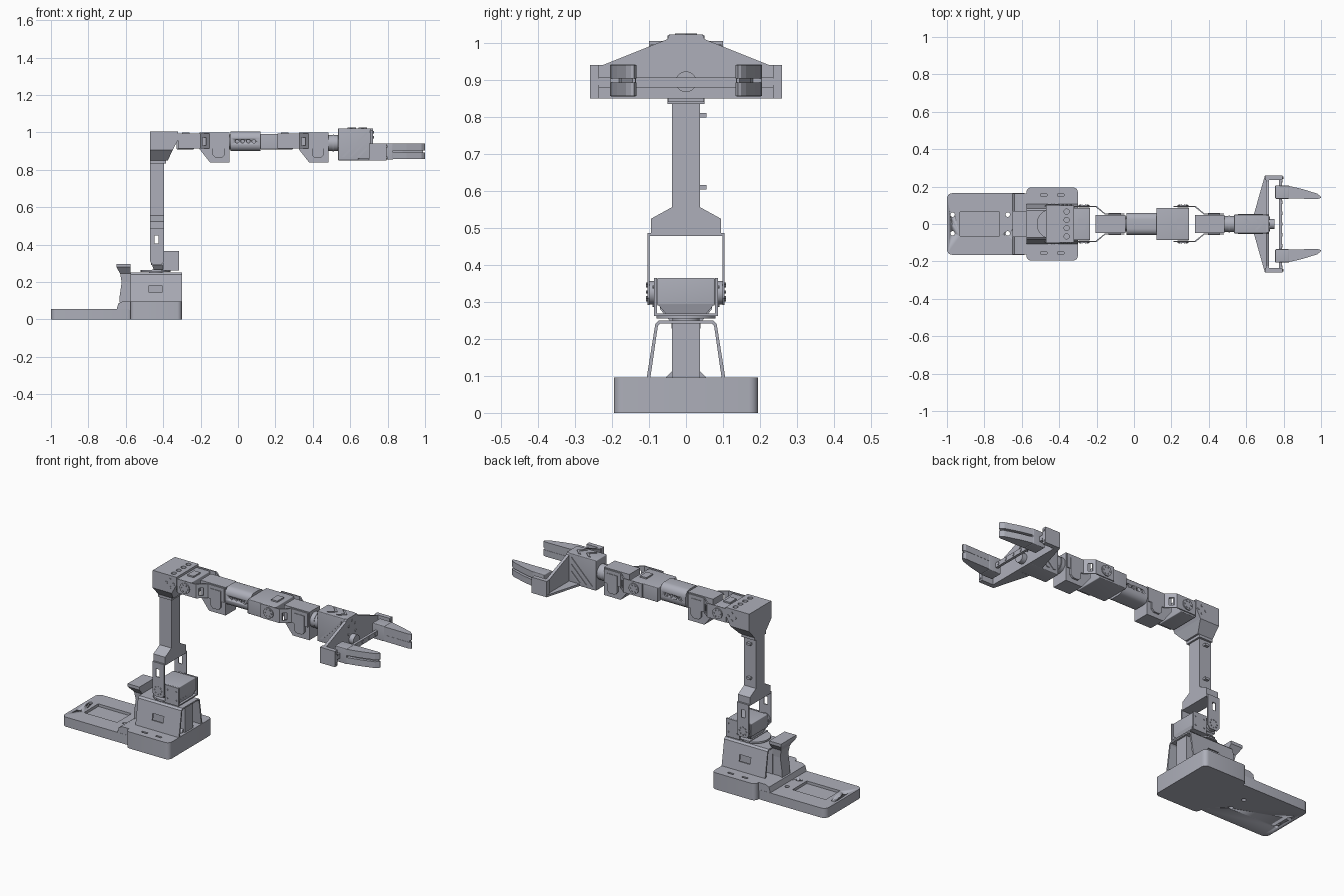
import bpy, bmesh, math
from mathutils import Matrix, Vector

if "Cube" in bpy.data.objects:
    bpy.data.objects.remove(bpy.data.objects["Cube"], do_unlink=True)

grey = bpy.data.materials.new("blue grey")
grey.use_nodes = True
COL = (0.42, 0.43, 0.49, 1)
grey.diffuse_color = COL
grey.node_tree.nodes["Principled BSDF"].inputs["Base Color"].default_value = COL


def activate(ob):
    bpy.ops.object.select_all(action='DESELECT')
    ob.select_set(True)
    bpy.context.view_layer.objects.active = ob


def finish(name, bm):
    bmesh.ops.recalc_face_normals(bm, faces=bm.faces[:])
    me = bpy.data.meshes.new(name)
    bm.to_mesh(me)
    bm.free()
    me.materials.append(grey)
    ob = bpy.data.objects.new(name, me)
    bpy.context.collection.objects.link(ob)
    return ob


def box(name, x0, x1, y0, y1, z0, z1, bevel=0, axis=None):
    """Box; bevel rounds the edges running along axis (0, 1, 2)."""
    bm = bmesh.new()
    bmesh.ops.create_cube(bm, size=1)
    for v in bm.verts:
        v.co = Vector(((x0 + x1) / 2 + v.co.x * (x1 - x0),
                       (y0 + y1) / 2 + v.co.y * (y1 - y0),
                       (z0 + z1) / 2 + v.co.z * (z1 - z0)))
    if bevel:
        edges = [e for e in bm.edges if axis is None or
                 abs((e.verts[0].co - e.verts[1].co)[axis]) > 1e-5]
        bmesh.ops.bevel(bm, geom=edges, offset=bevel, segments=5, profile=0.5, affect='EDGES')
    ob = finish(name, bm)
    if bevel:
        smooth(ob)
    return ob


def smooth(ob):
    activate(ob)
    bpy.ops.object.shade_smooth_by_angle(angle=math.radians(30))


def prism(name, pts, axis, lo, hi):
    """Extrude a 2D outline along an axis: x takes (y,z), y takes (x,z), z takes (x,y)."""
    put = {'x': lambda a, b, t: (t, a, b), 'y': lambda a, b, t: (a, t, b),
           'z': lambda a, b, t: (a, b, t)}[axis]
    bm = bmesh.new()
    rings = [[bm.verts.new(put(a, b, t)) for a, b in pts] for t in (lo, hi)]
    for r in rings:
        bm.faces.new(r)
    n = len(pts)
    for i in range(n):
        j = (i + 1) % n
        bm.faces.new((rings[0][i], rings[0][j], rings[1][j], rings[1][i]))
    return finish(name, bm)


def loft(name, sections):
    """Stack of rectangles (z, x0, x1, half_width)."""
    bm = bmesh.new()
    rings = [[bm.verts.new(p) for p in ((a, -w, z), (b, -w, z), (b, w, z), (a, w, z))]
             for z, a, b, w in sections]
    bm.faces.new(rings[0])
    bm.faces.new(rings[-1])
    for r, s in zip(rings, rings[1:]):
        for i in range(4):
            j = (i + 1) % 4
            bm.faces.new((r[i], r[j], s[j], s[i]))
    return finish(name, bm)


def cyl(name, c, r, depth, axis, r2=None, seg=32):
    rot = {'x': Matrix.Rotation(math.pi / 2, 4, 'Y'), 'z': Matrix(),
           'y': Matrix.Rotation(math.pi / 2, 4, 'X')}[axis]
    bm = bmesh.new()
    bmesh.ops.create_cone(bm, cap_ends=True, segments=seg, radius1=r, radius2=r2 or r,
                          depth=depth, matrix=Matrix.Translation(c) @ rot)
    ob = finish(name, bm)
    smooth(ob)
    return ob


def cut(ob, *cutters):
    for c in cutters:
        m = ob.modifiers.new("cut", 'BOOLEAN')
        m.operation, m.solver, m.object = 'DIFFERENCE', 'EXACT', c
        activate(ob)
        bpy.ops.object.modifier_apply(modifier=m.name)
        bpy.data.objects.remove(c, do_unlink=True)


def screws(name, pts, r=0.006, axis='y'):
    for p in pts:
        cyl(name, p, r, 0.006, axis, seg=10)


# Base: long foot plate, sloped step and main block
foot = box("foot_plate", -1, -0.56, -0.165, 0.165, 0, 0.055, 0.03, 2)
cut(foot, box("c", -0.93, -0.72, -0.065, 0.065, 0.04, 0.07),
    *[cyl("c", (x, y, 0.03), 0.012, 0.1, 'z', seg=16) for x in (-0.97, -0.675) for y in (-0.05, 0.05)])
prism("base_step", [(-0.65, 0.05), (-0.64, 0.085), (-0.62, 0.095), (-0.57, 0.095), (-0.57, 0.05)],
      'y', -0.164, 0.164)
block = box("base_block", -0.575, -0.3, -0.195, 0.195, 0, 0.095, 0.025, 2)
cut(block, *[box("c", x, x + 0.035, s * 0.155 - 0.006, s * 0.155 + 0.006, 0.06, 0.12)
             for x in (-0.5, -0.41) for s in (-1, 1)])

# Arched housing, open at both ends, with the base motor inside
shell = prism("housing", [(-0.107, 0.09), (-0.083, 0.24), (-0.073, 0.25), (0.073, 0.25), (0.083, 0.24),
                          (0.107, 0.09), (0.097, 0.09), (0.076, 0.235), (0.07, 0.242),
                          (-0.07, 0.242), (-0.076, 0.235), (-0.097, 0.09)], 'x', -0.575, -0.3)
cut(shell, box("c", -0.475, -0.405, -0.2, 0.2, 0.145, 0.182))
box("base_motor", -0.575, -0.31, -0.038, 0.038, 0.09, 0.245)
for s in (-1, 1):
    prism("motor_gusset", [(s * 0.036, 0.09), (s * 0.06, 0.09), (s * 0.036, 0.115)], 'x', -0.5, -0.32)

# Rear post with a flared head
loft("rear_post", [(0.09, -0.635, -0.575, 0.036), (0.13, -0.632, -0.575, 0.036),
                   (0.20, -0.622, -0.575, 0.036), (0.245, -0.63, -0.575, 0.04),
                   (0.28, -0.65, -0.575, 0.07), (0.297, -0.65, -0.575, 0.07)])

# Turntable and shoulder servo
cyl("turntable_neck", (-0.44, 0, 0.253), 0.037, 0.01, 'z')
cyl("turntable_disc", (-0.44, 0, 0.26), 0.08, 0.01, 'z')
loft("servo_seat", [(0.262, -0.45, -0.33, 0.05), (0.292, -0.46, -0.32, 0.075)])
box("shoulder_servo", -0.465, -0.32, -0.078, 0.078, 0.29, 0.365, 0.004)
box("servo_bracket_floor", -0.46, -0.315, -0.083, 0.083, 0.262, 0.268)
for s in (-1, 1):
    box("servo_bracket_side", -0.40, -0.315, s * 0.083 - 0.004, s * 0.083 + 0.004, 0.262, 0.365)
    cyl("shoulder_horn", (-0.433, s * 0.092, 0.325), 0.032, 0.022, 'y')
    screws("bracket_screw", [(x, s * 0.088, z) for x in (-0.385, -0.33) for z in (0.29, 0.34)], 0.004)

    # Shoulder fork
    side = prism("fork_side", [(-0.47, 0.31), (-0.455, 0.292), (-0.41, 0.292), (-0.395, 0.31),
                               (-0.395, 0.485), (-0.47, 0.485)], 'y', s * 0.101 - 0.003, s * 0.101 + 0.003)
    cut(side, box("c", -0.446, -0.424, s * 0.1 - 0.03, s * 0.1 + 0.03, 0.405, 0.45))
    screws("fork_screw", [(-0.433 + 0.022 * math.cos(a * math.pi / 4), s * 0.105,
                           0.327 + 0.022 * math.sin(a * math.pi / 4)) for a in range(8)], 0.004)
box("fork_top", -0.47, -0.395, -0.104, 0.104, 0.478, 0.486)

# Lower arm column
prism("lower_arm", [(-0.094, 0.48), (0.094, 0.48), (0.094, 0.525), (0.038, 0.556), (0.038, 0.85),
                    (-0.038, 0.85), (-0.038, 0.556), (-0.094, 0.525)], 'x', -0.47, -0.395)
box("arm_flange", -0.47, -0.385, -0.05, 0.05, 0.835, 0.853)
for z in (0.61, 0.805):
    box("cable_clip", -0.445, -0.42, 0.036, 0.055, z - 0.006, z + 0.006)

# Elbow housing
elbow = loft("elbow_housing", [(0.85, -0.47, -0.375, 0.05), (0.905, -0.47, -0.35, 0.1),
                               (0.96, -0.47, -0.32, 0.1), (1.005, -0.47, -0.32, 0.1)])
cut(elbow, *[cyl("c", (-0.36, y, 1.0), 0.014, 0.03, 'z', seg=16) for y in (-0.066, -0.022, 0.022, 0.066)])
for s in (-1, 1):
    screws("elbow_screw", [(-0.36 + a, s * 0.1, 0.96 + b) for a, b in
                           ((0.022, 0), (-0.022, 0), (0, 0.022), (0, -0.022))], 0.007)


def joint(dx, servo_back):
    """Servo, fork and following motor of one arm joint."""
    box("joint_servo", servo_back, -0.235 + dx, -0.086, 0.086, 0.91, 0.992, 0.004)
    box("servo_cap", -0.30 + dx, -0.26 + dx, -0.03, 0.03, 0.985, 1.0)
    loft("joint_motor", [(0.84, -0.15 + dx, -0.045 + dx, 0.048), (0.91, -0.205 + dx, -0.045 + dx, 0.048),
                         (1.0, -0.205 + dx, -0.045 + dx, 0.048)])
    for s in (-1, 1):
        pts = [(-0.32, 0.09), (-0.205, 0.09), (-0.155, 0.05), (-0.05, 0.05),
               (-0.05, 0.055), (-0.153, 0.055), (-0.2, 0.096), (-0.32, 0.096)]
        fork = prism("joint_fork", [(x + dx, s * y) for x, y in pts], 'z', 0.915, 0.995)
        cut(fork, box("c", -0.19 + dx, -0.17 + dx, s * 0.07 - 0.04, s * 0.07 + 0.04, 0.93, 0.972))
        panel = [(-0.135, 0.88), (-0.12, 0.865), (-0.085, 0.865), (-0.07, 0.88), (-0.07, 0.975), (-0.135, 0.975)]
        prism("motor_panel", [(x + dx, z) for x, z in panel], 'y', s * 0.046, s * 0.058)
        cyl("joint_horn", (-0.268 + dx, s * 0.095, 0.955), 0.03, 0.014, 'y')
        screws("joint_screw", [(-0.268 + dx + 0.02 * math.cos(a * math.pi / 3), s * 0.102,
                                0.955 + 0.02 * math.sin(a * math.pi / 3)) for a in range(6)], 0.004)


joint(0, -0.33)
joint(0.53, 0.12)

# Forearm sleeve with a row of holes on each side
sleeve = box("forearm_sleeve", -0.04, 0.12, -0.06, 0.06, 0.9, 1.005, 0.035, 0)
cut(sleeve, *[cyl("c", (-0.005 + 0.03 * i, s * 0.06, 0.953), 0.01, 0.02, 'y', seg=16)
              for i in range(4) for s in (-1, 1)])
cyl("sleeve_shaft", (-0.04, 0, 0.95), 0.04, 0.03, 'x')

# Wrist shaft and gripper body
cyl("wrist_shaft", (0.51, 0, 0.943), 0.043, 0.06, 'x')
cyl("wrist_collar", (0.497, 0, 0.943), 0.036, 0.03, 'x', r2=0.046)
box("gripper_body", 0.535, 0.71, -0.05, 0.05, 0.85, 1.022, 0.004)
for s in (-1, 1):
    for o in (0, 0.04, 0.08):
        prism("body_stripe", [(0.555 + o, 0.87), (0.57 + o, 0.87), (0.69, 0.99 - o), (0.69, 1.005 - o)],
              'y', s * 0.049, s * 0.054)
for x in (0.585, 0.645):
    prism("top_chevron", [(x, 0.03), (x + 0.015, 0.03), (x + 0.045, 0), (x + 0.015, -0.03),
                          (x, -0.03), (x + 0.03, 0)], 'z', 1.02, 1.026)

# Gripper cross plate, stiffening wedges and guide rail
prism("cross_plate", [(-0.26, 0.85), (0.26, 0.85), (0.26, 0.94), (0.225, 0.94), (0.05, 1.01), (0.045, 1.022),
                      (-0.045, 1.022), (-0.05, 1.01), (-0.225, 0.94), (-0.26, 0.94)], 'x', 0.705, 0.722)
box("guide_rail", 0.775, 0.79, -0.26, 0.26, 0.88, 0.907)
screws("rail_screw", [(0.791, 0.058 * i, 0.895) for i in range(-4, 5)], 0.009, 'x')
screws("plate_screw", [(0.723, y, z) for y, z in ((0, 1.0), (-0.028, 0.975), (0.028, 0.975),
                                                  (-0.032, 0.93), (0.032, 0.93))], 0.007, 'x')
cyl("gripper_hub", (0.735, 0, 0.895), 0.028, 0.03, 'x')
for s in (-1, 1):
    prism("cross_wedge", [(0.64, s * 0.048), (0.7, s * 0.26), (0.71, s * 0.26), (0.71, s * 0.048)],
          'z', 0.85, 0.862)
    box("rail_end_block", 0.7, 0.795, s * 0.2475 - 0.0125, s * 0.2475 + 0.0125, 0.85, 0.94)
    screws("end_screw", [(0.796, s * 0.2475, z) for z in (0.865, 0.925)], 0.006, 'x')

    # Sliding finger: carriage plus two prongs joined by a thin core
    box("finger_carriage", 0.755, 0.83, s * 0.17 - 0.035, s * 0.17 + 0.035, 0.855, 0.942, 0.004)
    outline = [(0.76, 0.205), (0.83, 0.203), (0.9, 0.187), (0.98, 0.162), (0.997, 0.148),
               (1.0, 0.14), (0.985, 0.134), (0.76, 0.137)]
    for z0, z1 in ((0.857, 0.893), (0.904, 0.94)):
        prism("finger_prong", [(x, s * y) for x, y in outline], 'z', z0, z1)
    prism("finger_core", [(0.8, s * 0.185), (0.88, s * 0.175), (0.99, s * 0.145), (0.99, s * 0.136),
                          (0.8, s * 0.137)], 'z', 0.885, 0.912)
